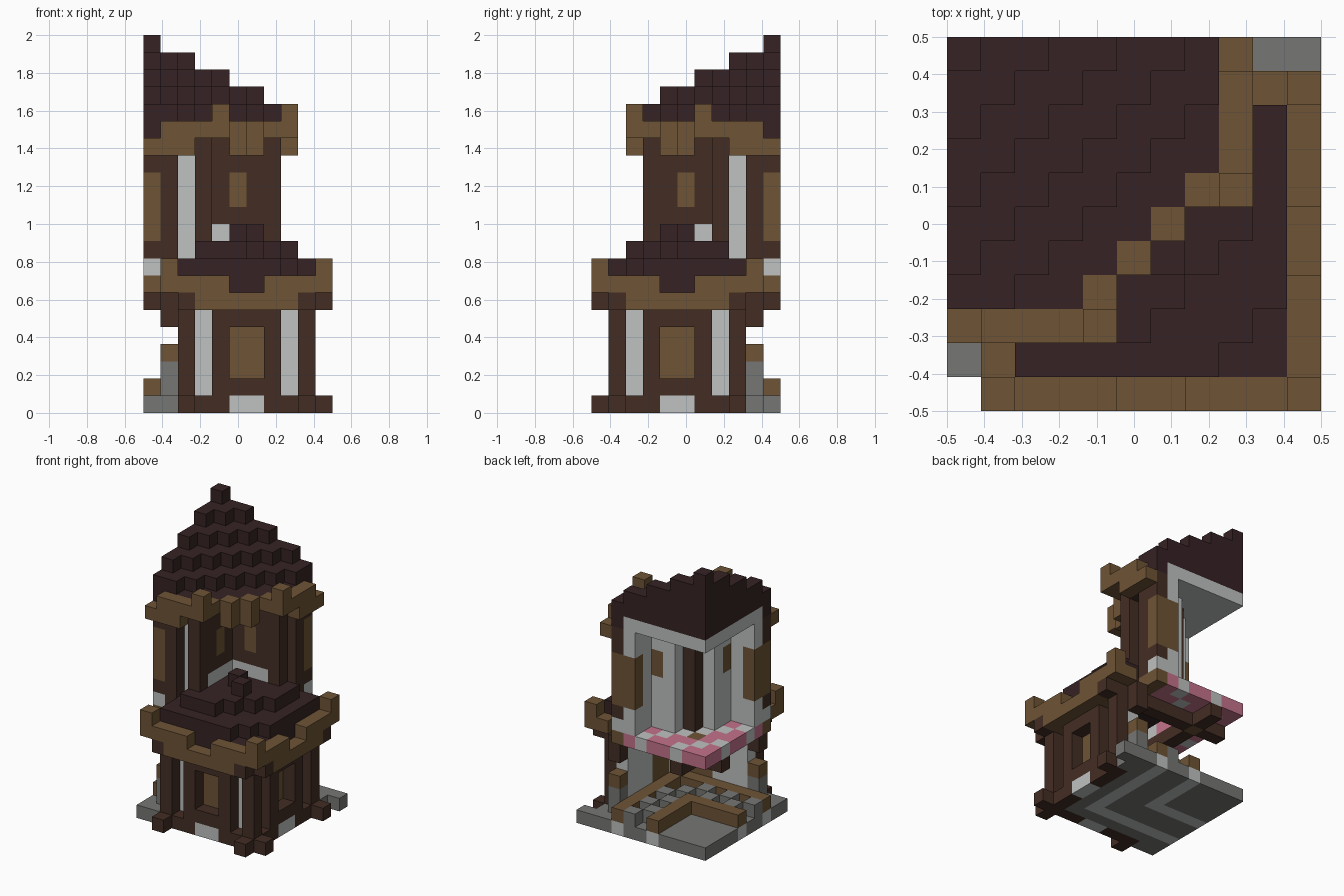
import bpy
import bmesh
from mathutils import Vector

cube = bpy.data.objects.get("Cube")
if cube:
    bpy.data.objects.remove(cube, do_unlink=True)

N = 11                # blocks along each side
S = 1.0 / N           # block size


def linear(c):
    c /= 255
    return c / 12.92 if c < 0.04045 else ((c + 0.055) / 1.055) ** 2.4


def make_material(name, rgb):
    mat = bpy.data.materials.new(name)
    mat.use_nodes = True
    col = tuple(linear(c) for c in rgb) + (1.0,)
    mat.diffuse_color = col
    mat.node_tree.nodes["Principled BSDF"].inputs["Base Color"].default_value = col
    return mat


COLOURS = {
    "tan": make_material("tan_wood", (110, 84, 53)),
    "brown": make_material("brown_wood", (67, 45, 36)),
    "roof": make_material("dark_shingle", (54, 34, 36)),
    "grey": make_material("grey_stone", (118, 118, 116)),
    "white": make_material("white_plaster", (191, 194, 192)),
    "pink": make_material("pink_tile", (196, 115, 140)),
}

grid = {}             # (i, j, k) -> (part, colour); i runs to the left, j to the front


def span(v):
    return range(v, v + 1) if isinstance(v, int) else range(v[0], v[1] + 1)


def put(part, colour, i, j, k, mirror=True):
    """Fill a box of blocks, and its twin across the diagonal."""
    for a in span(i):
        for b in span(j):
            for c in span(k):
                grid[a, b, c] = (part, colour)
                if mirror:
                    grid[b, a, c] = (part, colour)


# Stone base with pale rings
put("base", "grey", (0, 8), (0, 8), 0)
put("base", "grey", 9, (0, 1), 0)
put("base", "grey", 10, 0, 0, mirror=False)
for ring in (4, 7):
    put("base", "white", ring, (0, ring), 0)
    put("floor_edging", "tan", ring, (0, ring), 1)
for j in (0, 2, 4):
    put("stone_blocks", "grey", 6, j, 1)
    put("stone_blocks", "grey", 5, j + 1, 1)

# Lower walls: plaster lining, sill and posts
put("lower_plaster", "white", 8, (2, 8), (1, 5))
put("lower_sill", "brown", 9, (2, 9), 0)
put("lower_sill", "white", 9, (5, 6), 0)
for j in (2, 4, 7, 9):
    put("lower_posts", "brown", 9, j, (1, 6))
put("door_frame", "brown", 9, (5, 6), 1)
put("door_frame", "brown", 9, (5, 6), 5)
put("lower_doors", "tan", 8, (5, 6), (2, 4))
put("wall_plate", "tan", 9, (3, 8), 6)

# Feet and brackets outside the posts
for j in (2, 9):
    put("feet", "brown", 10, j, 0)
    put("brackets", "brown", 10, j, 6)

# Opening beside the cut
put("opening_pillar", "grey", 8, 1, (1, 2))
put("opening_pillar", "tan", 8, 1, 3)
put("opening_arch", "brown", 8, 1, (5, 6))

# Lower roof
for i in range(2, 10):
    for j in range(2, 10):
        if max(i, j) >= 8 or min(i, j) >= 4:
            put("lower_roof", "roof", i, j, 7)
            if i + j <= 16:
                put("lower_roof", "roof", i, j, 8)
            if i + j <= 13 and max(i, j) <= 8 and min(i, j) >= 3:
                put("lower_roof", "roof", i, j, 9)
for i in (5, 6):
    put("roof_knobs", "roof", i, i, (9, 10))

# Lower eaves
put("lower_eaves", "tan", 10, (3, 8), 6)
put("lower_eaves", "tan", 10, (1, 4), 7)
put("lower_eaves", "tan", 10, (7, 10), 7)
put("lower_eaves", "tan", 9, 1, 7)
for j in (1, 10):
    put("lower_eaves", "tan", 10, j, 8)

# Crossed beams and tiled upper floor
put("beams", "brown", 2, (0, 9), 6)
put("beam_boss", "tan", 2, 2, (6, 7))
ROOM = {(i, j) for i in range(7) for j in range(7)
        if min(i, j) < 3 or i == j == 3}
for i, j in ROOM:
    if (i, j) != (2, 2):
        put("tiled_floor", "white" if (i + j) % 3 == 2 else "pink", i, j, 7)
put("tower_footing", "tan", 7, (0, 3), 7)

# Upper walls: plaster lining, timber frame and windows
put("upper_plaster", "white", 6, (0, 2), (8, 15))
put("upper_plaster", "white", (4, 5), 2, (8, 15))
put("upper_frame", "brown", (4, 6), 3, (11, 15))
put("upper_plaster", "white", (4, 6), 3, (8, 10))
put("upper_frame", "brown", 3, 3, (8, 15))
for j in (1, 3):
    put("upper_frame", "brown", 7, j, (8, 15))
put("upper_frame", "brown", 7, 2, 8)
put("upper_frame", "brown", 7, 2, 15)
put("upper_frame", "brown", 7, 0, (9, 15))
put("upper_plaster", "white", 7, 0, 8)
put("end_windows", "tan", (6, 7), 0, (10, 13))
put("side_windows", "tan", 5, (2, 3), (12, 13))

# Stepped spire
for i in range(8):
    for j in range(8):
        if i + j <= 10:
            put("spire", "roof", i, j, 16)
        for k in range(17, 22):
            if i + j < 9 - 2 * (k - 17):
                put("spire", "roof", i, j, k)
for i, j in ROOM:
    put("ceiling", "white", i, j, 16)

# Upper eaves
put("upper_eaves", "tan", 8, (1, 4), 16)
put("upper_eaves", "tan", 7, 4, 16)
put("upper_eaves", "tan", 6, 5, (15, 16))
put("upper_eaves", "tan", 8, (0, 2), 15)
put("upper_eaves", "tan", 8, 4, 17)

# Turn each part into a mesh of its exposed block faces
parts = {}
for cell, (part, colour) in grid.items():
    parts.setdefault(part, []).append((cell, colour))

DIRECTIONS = [Vector(d) for d in ((1, 0, 0), (-1, 0, 0), (0, 1, 0),
                                  (0, -1, 0), (0, 0, 1), (0, 0, -1))]

for part, cells in parts.items():
    mesh = bpy.data.meshes.new(part)
    used = sorted({colour for _, colour in cells})
    for colour in used:
        mesh.materials.append(COLOURS[colour])
    bm = bmesh.new()
    for (i, j, k), colour in cells:
        centre = Vector(((i + 0.5) * S - 0.5, 0.5 - (j + 0.5) * S, (k + 0.5) * S))
        for n in DIRECTIONS:
            if (i + int(n.x), j - int(n.y), k + int(n.z)) in grid:
                continue
            u = Vector((n.y, n.z, n.x))
            v = n.cross(u)
            corners = [centre + (n + a * u + b * v) * S / 2
                       for a, b in ((-1, -1), (1, -1), (1, 1), (-1, 1))]
            face = bm.faces.new([bm.verts.new(c) for c in corners])
            face.material_index = used.index(colour)
    bmesh.ops.remove_doubles(bm, verts=bm.verts, dist=S / 100)
    bm.to_mesh(mesh)
    bm.free()
    bpy.context.scene.collection.objects.link(bpy.data.objects.new(part, mesh))
